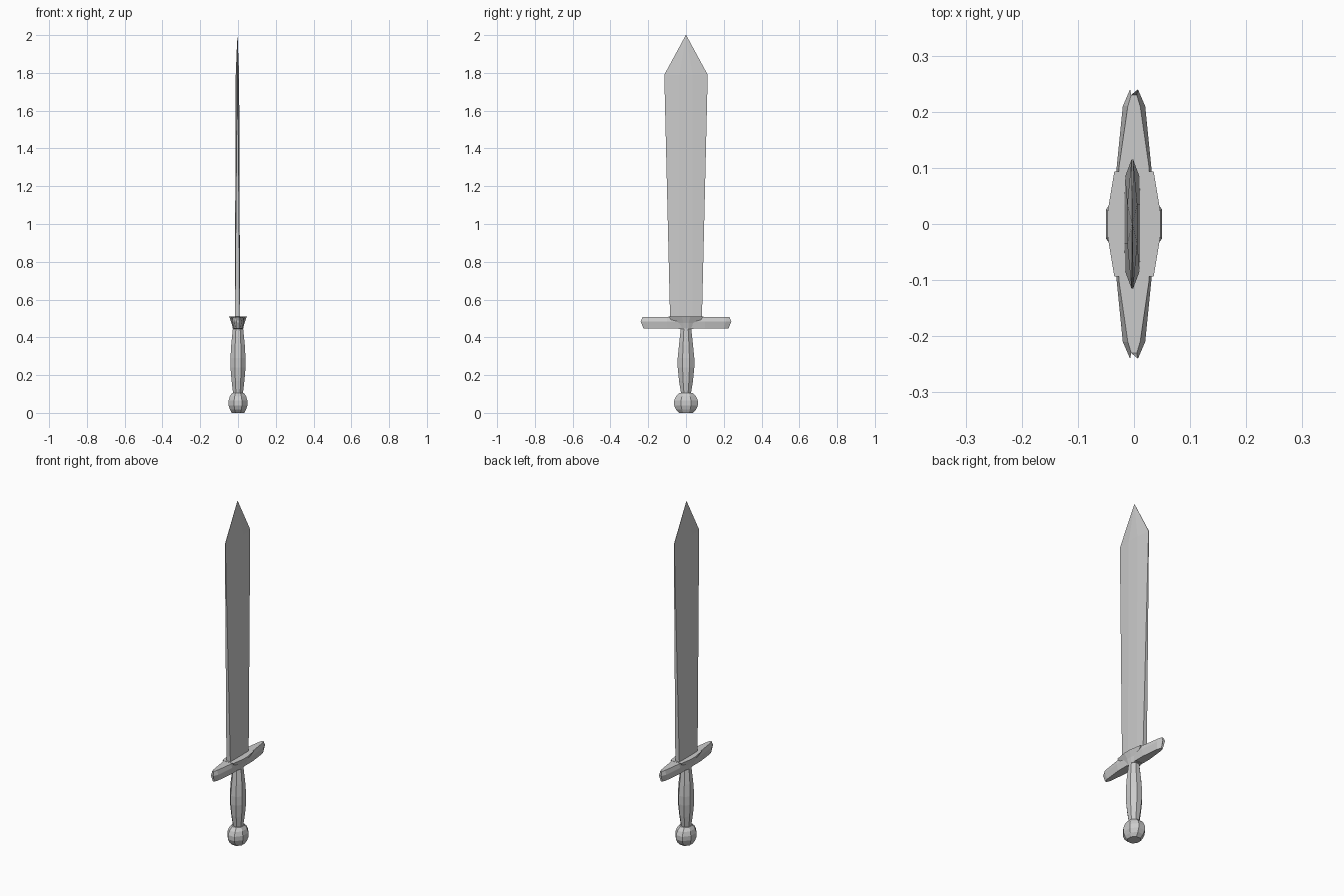
import bpy, bmesh
from math import cos, sin, pi

if "Cube" in bpy.data.objects:
    bpy.data.objects.remove(bpy.data.objects["Cube"])


def loft(name, rings):
    """Skin equal-length closed rings and cap both ends."""
    bm = bmesh.new()
    rows = [[bm.verts.new(p) for p in ring] for ring in rings]
    n = len(rows[0])
    for a, b in zip(rows, rows[1:]):
        for i in range(n):
            j = (i + 1) % n
            bm.faces.new((a[i], a[j], b[j], b[i]))
    bm.faces.new(rows[0])
    bm.faces.new(rows[-1])
    bmesh.ops.remove_doubles(bm, verts=bm.verts, dist=1e-5)
    bmesh.ops.recalc_face_normals(bm, faces=bm.faces)
    mesh = bpy.data.meshes.new(name)
    bm.to_mesh(mesh)
    bm.free()
    obj = bpy.data.objects.new(name, mesh)
    bpy.context.collection.objects.link(obj)
    return obj


def octagon(ax, ay, z):
    """Eight-sided ring with flat sides at ax and ay."""
    k = 1 / cos(pi / 8)
    return [(ax * k * cos((i + .5) * pi / 4), ay * k * sin((i + .5) * pi / 4), z)
            for i in range(8)]


# Pommel: flattened eight-sided ball
loft("pommel", [octagon(*p) for p in [
    (.033, .035, 0), (.043, .053, .018), (.05, .063, .04),
    (.05, .063, .065), (.043, .053, .088), (.031, .034, .106)]])

# Grip: swollen in the middle
loft("grip", [octagon(*p) for p in [
    (.025, .025, .095), (.034, .037, .17), (.040, .044, .24),
    (.040, .044, .29), (.036, .037, .36), (.027, .027, .45)]])


# Crossguard: six-sided bar tapering to both ends
def guard_ring(y_top, y_mid, y_bot, top, mid, bot):
    return [(top, y_top, .508), (mid, y_mid, .485), (bot, y_bot, .446),
            (-bot, y_bot, .446), (-mid, y_mid, .485), (-top, y_top, .508)]


half = [(.10, .10, .10, .027, .031, .024),
        (.21, .21, .20, .011, .020, .013),
        (.23, .24, .225, .005, .007, .005)]
rings = [guard_ring(*h) for h in half]
mirrored = [[(x, -y, z) for x, y, z in r] for r in reversed(rings)]
loft("crossguard", mirrored + rings)


# Guard centre: block flaring upward from the grip
def block_ring(x1, y1, x2, y2, z):
    quarter = [(x1, y1), (x2, y2)]
    pts = quarter + [(-x, y) for x, y in reversed(quarter)]
    pts += [(-x, -y) for x, y in pts]
    return [(x, y, z) for x, y in pts]


loft("guard_centre", [block_ring(.027, .012, .018, .040, .444),
                      block_ring(.034, .014, .024, .062, .475),
                      block_ring(.047, .022, .035, .094, .51)])


# Blade: square-edged at the guard, thinning to a sharp lens and a point
def blade_ring(w, e, r, t, z):
    half = [(e, -w), (t, -r), (t, r), (e, w)]
    pts = half + [(-x, -y) for x, y in half]
    return [(x - .003, y, z) for x, y in pts]


loft("blade", [blade_ring(.084, .013, .035, .014, .49),
               blade_ring(.115, .0015, .035, .009, 1.79),
               blade_ring(.001, .0003, .0005, .0005, 2.0)])
